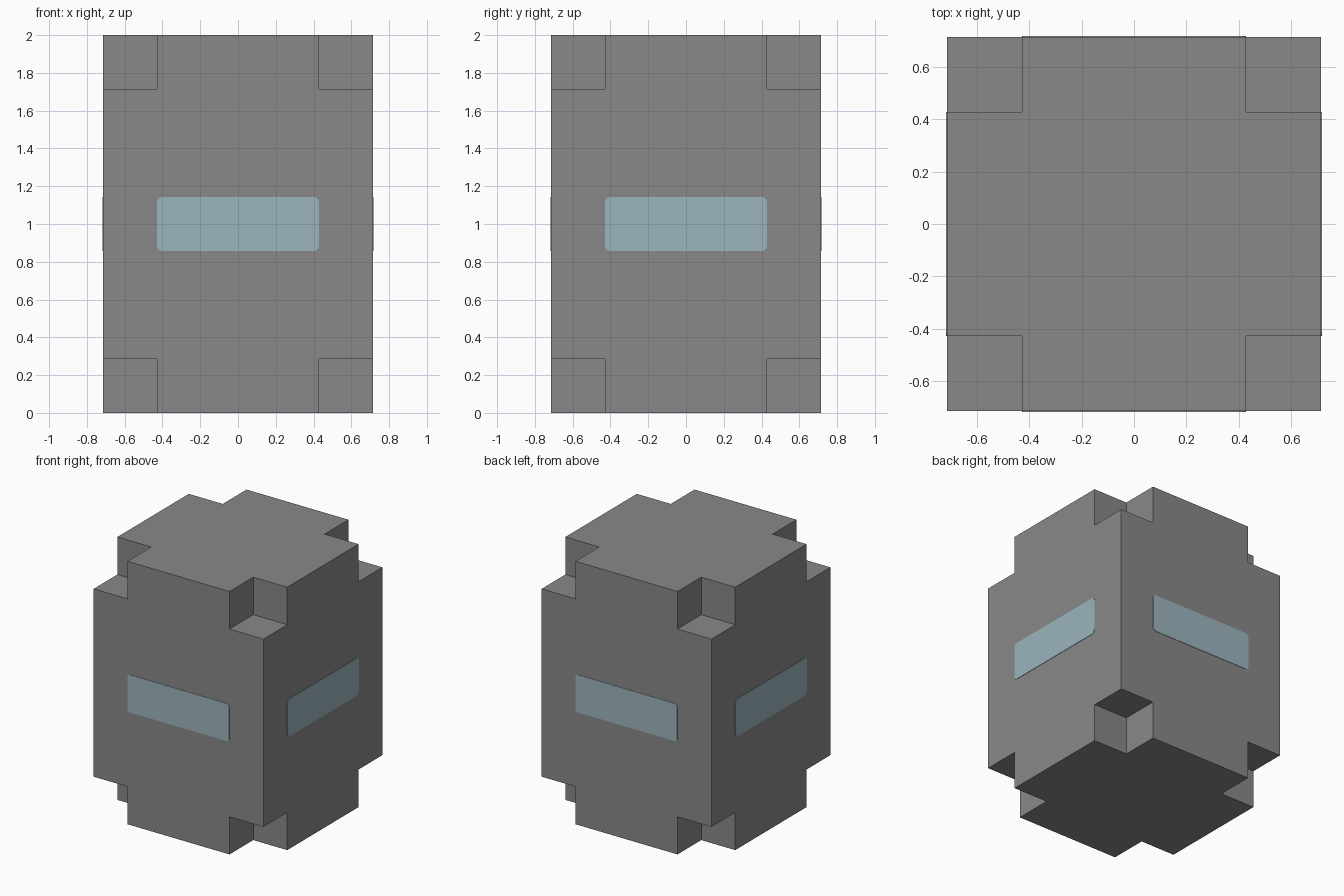
import bpy
import bmesh
from math import pi
from itertools import product
from mathutils import Matrix, Vector

HALF = 5 / 7       # half width of the body
INNER = 3 / 7      # where the corner notches begin
NOTCH = 2 / 7      # notch and window height
HEIGHT = 2.0

old = bpy.data.objects.get("Cube")
if old:
    bpy.data.objects.remove(old, do_unlink=True)


def make_material(name, color):
    mat = bpy.data.materials.new(name)
    mat.use_nodes = True
    mat.diffuse_color = color
    mat.node_tree.nodes["Principled BSDF"].inputs["Base Color"].default_value = color
    return mat


def add_box(bm, center, size):
    matrix = Matrix.Translation(center) @ Matrix.Diagonal((*size, 1))
    return bmesh.ops.create_cube(bm, size=1, matrix=matrix)["verts"]


def make_object(name, bm, mat=None):
    mesh = bpy.data.meshes.new(name)
    bm.to_mesh(mesh)
    bm.free()
    if mat:
        mesh.materials.append(mat)
    obj = bpy.data.objects.new(name, mesh)
    bpy.context.collection.objects.link(obj)
    return obj


grey = make_material("grey", (0.25, 0.25, 0.25, 1))
pale_blue = make_material("pale_blue", (0.33, 0.46, 0.51, 1))

# Main block
bm = bmesh.new()
add_box(bm, (0, 0, HEIGHT / 2), (2 * HALF, 2 * HALF, HEIGHT))
body = make_object("body", bm, grey)

# Cut a cubic notch from each of the eight corners
bm = bmesh.new()
reach = 0.4
for sx, sy, sz in product((-1, 1), repeat=3):
    z_edge = HEIGHT / 2 + sz * (HEIGHT / 2 - NOTCH)
    corner = Vector((sx * INNER, sy * INNER, z_edge))
    add_box(bm, corner + Vector((sx, sy, sz)) * reach / 2, (reach,) * 3)
cutter = make_object("notch_cutter", bm)
cutter.hide_render = True

cut = body.modifiers.new("corner_notches", "BOOLEAN")
cut.operation = "DIFFERENCE"
cut.solver = "EXACT"
cut.object = cutter
depsgraph = bpy.context.evaluated_depsgraph_get()
notched = bpy.data.meshes.new_from_object(body.evaluated_get(depsgraph))
body.modifiers.clear()
body.data = notched
bpy.data.objects.remove(cutter, do_unlink=True)

# Thin window strip with rounded corners on each side
for i, side in enumerate(("front", "left", "back", "right")):
    bm = bmesh.new()
    add_box(bm, (0, -HALF, HEIGHT / 2), (2 * INNER, 0.006, NOTCH))
    corners = [e for e in bm.edges
               if abs(e.verts[0].co.y - e.verts[1].co.y) > 0.001]
    bmesh.ops.bevel(bm, geom=corners, offset=0.025, segments=3,
                    profile=0.5, affect="EDGES")
    bmesh.ops.rotate(bm, verts=bm.verts, cent=(0, 0, 0),
                     matrix=Matrix.Rotation(i * pi / 2, 3, "Z"))
    make_object(side + "_window", bm, pale_blue)
